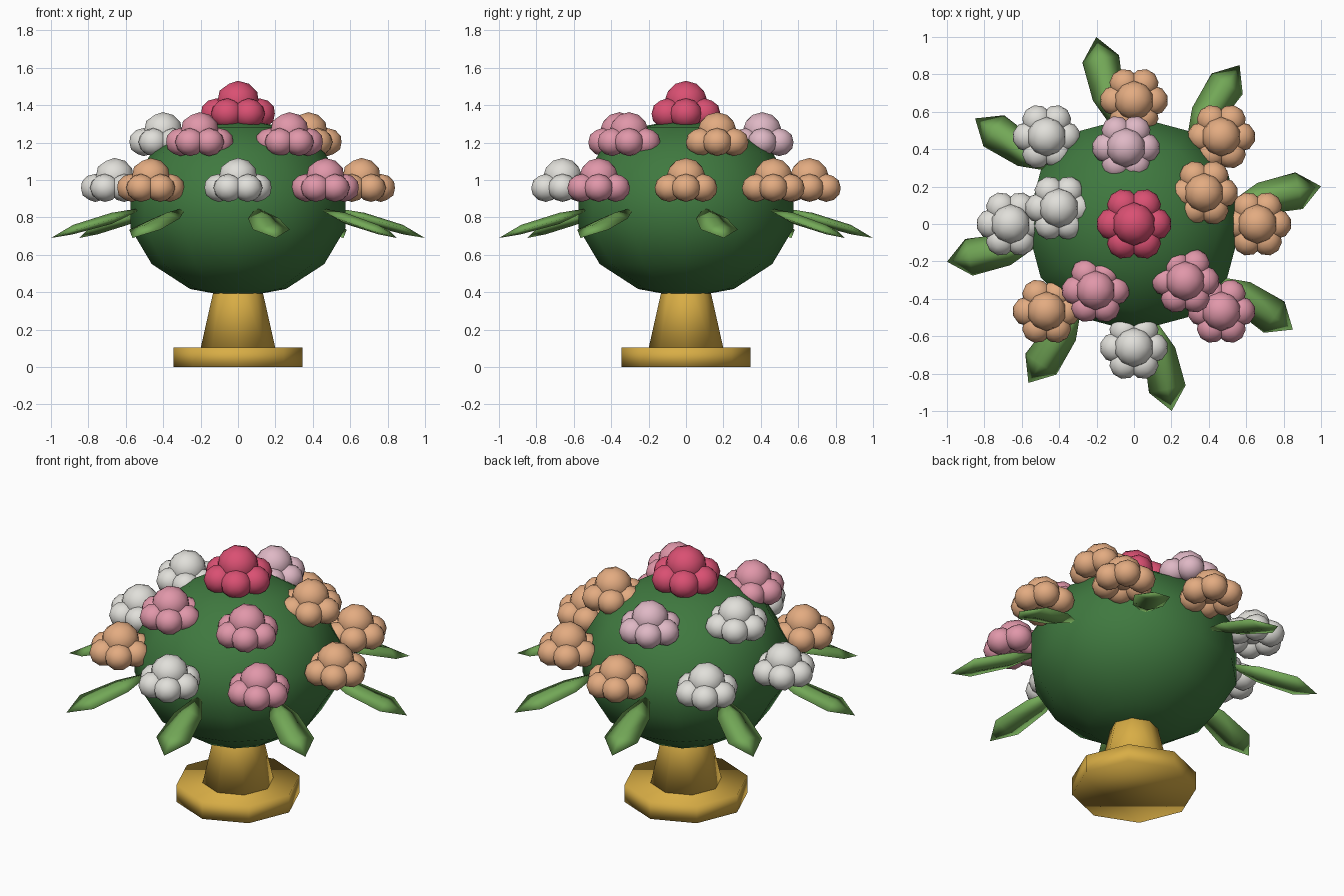
import bpy, bmesh, math
from mathutils import Matrix, Vector

cube = bpy.data.objects.get("Cube")
if cube:
    bpy.data.objects.remove(cube, do_unlink=True)


def material(name, rgb):
    mat = bpy.data.materials.new(name)
    mat.use_nodes = True
    mat.diffuse_color = (*rgb, 1)
    mat.node_tree.nodes["Principled BSDF"].inputs["Base Color"].default_value = (*rgb, 1)
    return mat


COLOURS = {
    "gold": material("gold", (0.69, 0.42, 0.06)),
    "green": material("bush green", (0.05, 0.19, 0.05)),
    "leaf": material("leaf green", (0.17, 0.39, 0.095)),
    "red": material("rose red", (0.70, 0.08, 0.17)),
    "pink": material("pink", (0.75, 0.31, 0.40)),
    "blush": material("pale pink", (0.74, 0.48, 0.56)),
    "peach": material("peach", (0.77, 0.41, 0.22)),
    "white": material("off white", (0.75, 0.74, 0.70)),
}


def finish(name, bm, colour):
    """Turn a bmesh into a smooth shaded, coloured object."""
    bmesh.ops.recalc_face_normals(bm, faces=bm.faces)
    for face in bm.faces:
        face.smooth = True
    mesh = bpy.data.meshes.new(name)
    bm.to_mesh(mesh)
    bm.free()
    mesh.materials.append(COLOURS[colour])
    obj = bpy.data.objects.new(name, mesh)
    bpy.context.collection.objects.link(obj)
    return obj


def polar(radius, degrees, z):
    a = math.radians(degrees)
    return Vector((radius * math.cos(a), radius * math.sin(a), z))


def placed(centre, size):
    return Matrix.Translation(centre) @ Matrix.Diagonal((*size, 1))


def tapered_post(name, bottom, top, r_bottom, r_top):
    bm = bmesh.new()
    bmesh.ops.create_cone(
        bm, cap_ends=True, segments=8, radius1=r_bottom, radius2=r_top,
        depth=top - bottom, matrix=Matrix.Translation((0, 0, (top + bottom) / 2)))
    # Put a corner on each axis
    corner = min(bm.verts, key=lambda v: v.co.z)
    turn = -math.atan2(corner.co.y, corner.co.x)
    bmesh.ops.rotate(bm, verts=bm.verts, matrix=Matrix.Rotation(turn, 3, "Z"))
    return finish(name, bm, "gold")


def flower(name, position, colour, scale=1.0):
    """A domed heart surrounded by six squashed petals; position is the underside."""
    bm = bmesh.new()
    base = Matrix.Translation(position) @ Matrix.Scale(scale, 4)
    bmesh.ops.create_icosphere(
        bm, subdivisions=2, radius=1,
        matrix=base @ placed((0, 0, 0.135), (0.105, 0.105, 0.1)))
    for i in range(6):
        spin = Matrix.Rotation(math.radians(60 * i), 4, "Z")
        bmesh.ops.create_icosphere(
            bm, subdivisions=2, radius=1,
            matrix=base @ spin @ placed((0.103, 0, 0.075), (0.08, 0.08, 0.075)))
    return finish(name, bm, colour)


def leaf(name, degrees):
    """A thin drooping leaf made of two rhombus sections between points."""
    bm = bmesh.new()
    out = polar(1, degrees, 0)
    side = Vector((-out.y, out.x, 0))
    up = Vector((0, 0, 1))
    root = bm.verts.new(out * 0.5 + up * 0.855)
    tip = bm.verts.new(out * 1.02 + up * 0.69)
    rings = []
    for reach, z, half_width, half_thick in ((0.69, 0.795, 0.085, 0.03),
                                             (0.9, 0.735, 0.1, 0.025)):
        mid = out * reach + up * z
        rings.append([bm.verts.new(mid + offset) for offset in (
            side * half_width, up * half_thick, -side * half_width, -up * half_thick)])
    inner, outer = rings
    for i in range(4):
        j = (i + 1) % 4
        bm.faces.new((root, inner[i], inner[j]))
        bm.faces.new((inner[i], outer[i], outer[j], inner[j]))
        bm.faces.new((outer[i], tip, outer[j]))
    return finish(name, bm, "leaf")


# Pedestal
tapered_post("pedestal_foot", 0, 0.105, 0.345, 0.345)
tapered_post("pedestal_stem", 0.1, 0.5, 0.2, 0.11)

# Bush
bush = bmesh.new()
bmesh.ops.create_uvsphere(bush, u_segments=12, v_segments=7, radius=1,
                          matrix=placed((0, 0, 0.85), (0.59, 0.59, 0.48)))
finish("bush", bush, "green")

# Leaves
for i in range(8):
    leaf(f"leaf_{i + 1}", 11.4 + 45 * i)

# Flowers: one on top, five on the shoulder, eight around the rim
flower("top_flower", (0, 0, 1.272), "red", 1.1)
for i, colour in enumerate(("peach", "blush", "white", "pink", "pink")):
    flower(f"shoulder_flower_{i + 1}", polar(0.41, 24 + 72 * i, 1.128), colour)
for i, colour in enumerate(("peach", "peach", "peach", "white",
                            "white", "peach", "white", "pink")):
    flower(f"rim_flower_{i + 1}", polar(0.66, 45 * i, 0.883), colour)
